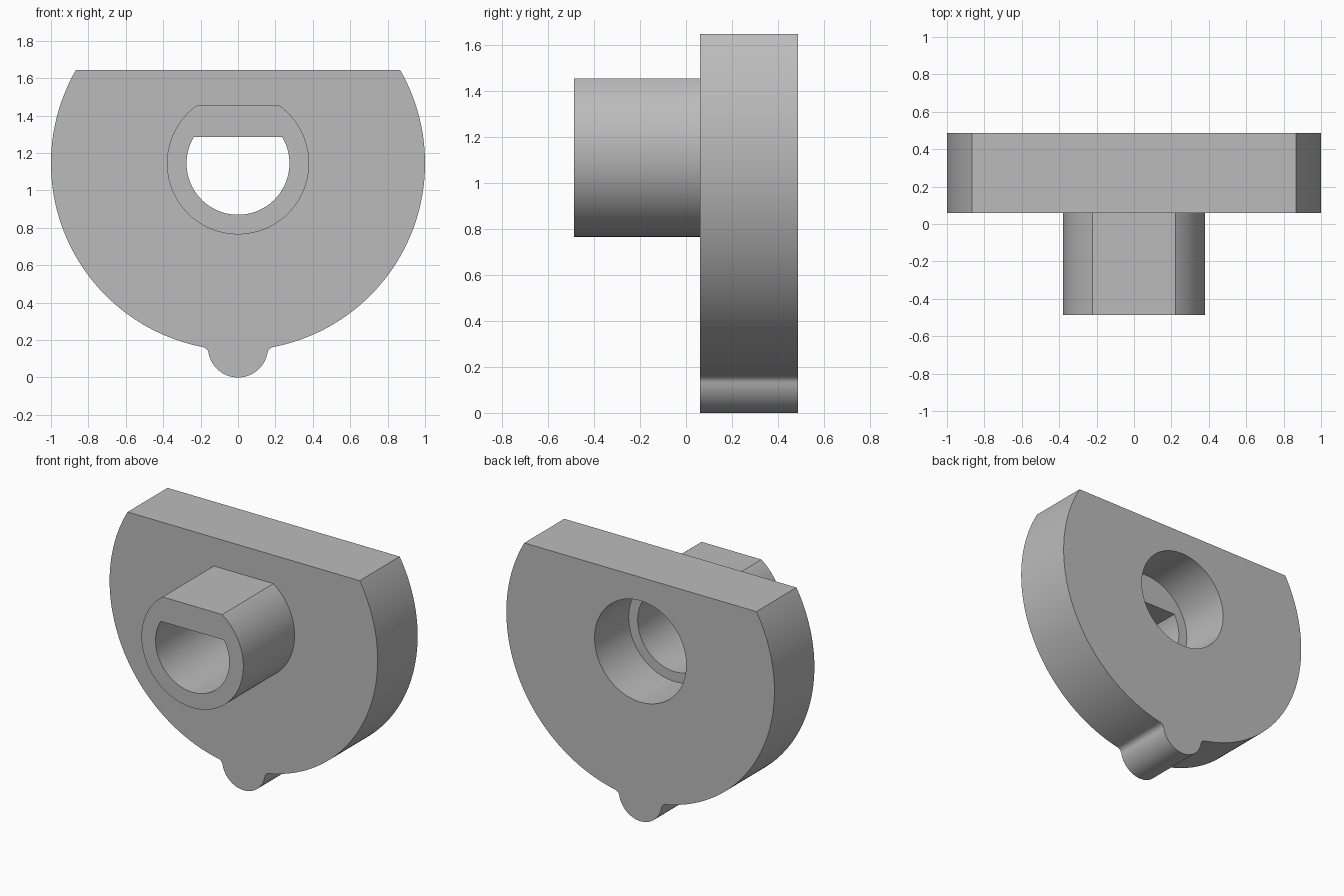
import bpy, bmesh
from math import asin, atan2, cos, pi, sin, sqrt

cube = bpy.data.objects.get("Cube")
if cube:
    bpy.data.objects.remove(cube, do_unlink=True)

AXIS_Z = 1.145                      # height of the shared axis
FRONT, STEP, SHOULDER, BACK = -0.486, 0.06, 0.122, 0.486

grey = bpy.data.materials.new("plain grey")
grey.use_nodes = True
colour = (0.5, 0.5, 0.5, 1)
grey.diffuse_color = colour
grey.node_tree.nodes["Principled BSDF"].inputs["Base Color"].default_value = colour


def arc(cx, cz, r, a0, a1, n):
    """Points along an arc in the xz plane, both ends included."""
    steps = [a0 + (a1 - a0) * i / n for i in range(n + 1)]
    return [(cx + r * cos(a), cz + r * sin(a)) for a in steps]


def flat_top(r, h):
    """Circle on the axis, cut straight at height h above it."""
    a = asin(h / r)
    return arc(0, AXIS_Z, r, pi - a, 2 * pi + a, 120)


def plate_outline():
    """Flat-topped disc with a round key blended in at the bottom."""
    key, blend = 0.16, 0.04
    gap = AXIS_Z - key
    drop = ((1 + blend) ** 2 - (key + blend) ** 2 + gap ** 2) / (2 * gap)
    fx = sqrt((1 + blend) ** 2 - drop ** 2)
    fz = AXIS_Z - drop
    to_disc = atan2(drop, -fx)
    to_key = atan2(key - fz, -fx)
    key_end = atan2(fz - key, fx)
    right = arc(0, key, key, -pi / 2, key_end, 24)
    right += arc(fx, fz, blend, to_key, to_disc, 8)[1:]
    right += arc(0, AXIS_Z, 1, to_disc - pi, asin(0.5), 72)[1:]
    left = [(-x, z) for x, z in reversed(right[1:])]
    return left + right


def prism(name, outline, y0, y1):
    """Extrude an xz outline from y0 to y1."""
    bm = bmesh.new()
    face = bm.faces.new([bm.verts.new((x, y0, z)) for x, z in outline])
    new = bmesh.ops.extrude_face_region(bm, geom=[face])["geom"]
    moved = [v for v in new if isinstance(v, bmesh.types.BMVert)]
    bmesh.ops.translate(bm, verts=moved, vec=(0, y1 - y0, 0))
    bmesh.ops.recalc_face_normals(bm, faces=bm.faces)
    mesh = bpy.data.meshes.new(name)
    bm.to_mesh(mesh)
    bm.free()
    mesh.materials.append(grey)
    obj = bpy.data.objects.new(name, mesh)
    bpy.context.collection.objects.link(obj)
    return obj


def combine(target, tool, operation):
    """Apply a boolean and discard the tool."""
    mod = target.modifiers.new(operation.lower(), "BOOLEAN")
    mod.operation, mod.object, mod.solver = operation, tool, "EXACT"
    bpy.context.view_layer.objects.active = target
    bpy.ops.object.modifier_apply(modifier=mod.name)
    bpy.data.objects.remove(tool, do_unlink=True)


# Plate with the boss standing out of its front
body = prism("keyed_plate_with_boss", plate_outline(), STEP, BACK)
combine(body, prism("boss", flat_top(0.38, 0.308), FRONT, STEP + 0.2), "UNION")

# Flat-topped bore right through, then a wider round bore from the back
combine(body, prism("bore", flat_top(0.275, 0.14), FRONT - 1, BACK + 1), "DIFFERENCE")
round_hole = arc(0, AXIS_Z, 0.342, 0, 2 * pi, 128)[:-1]
combine(body, prism("counterbore", round_hole, SHOULDER, BACK + 1), "DIFFERENCE")

# Smooth the curved walls, keep the corners crisp
bpy.ops.object.select_all(action="DESELECT")
body.select_set(True)
bpy.context.view_layer.objects.active = body
bpy.ops.object.shade_smooth_by_angle(angle=pi / 6)
